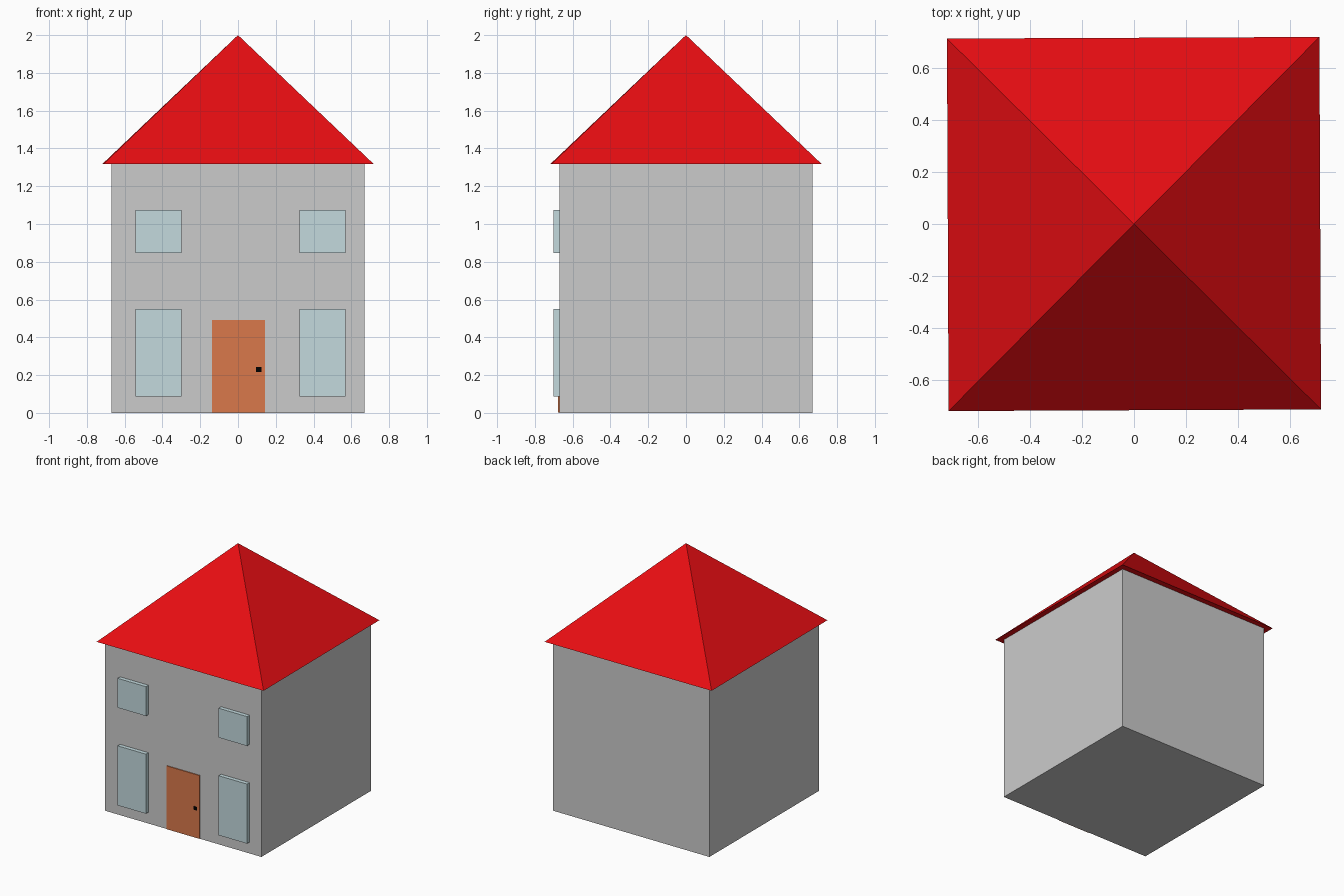
import bpy, math

if "Cube" in bpy.data.objects:
    bpy.data.objects.remove(bpy.data.objects["Cube"])


def paint(obj, name, rgb):
    mat = bpy.data.materials.get(name) or bpy.data.materials.new(name)
    mat.diffuse_color = (*rgb, 1)
    mat.use_nodes = True
    mat.node_tree.nodes["Principled BSDF"].inputs["Base Color"].default_value = mat.diffuse_color
    obj.data.materials.append(mat)


def box(name, x, y, z):
    """Box from (min, max) ranges on each axis."""
    ranges = (x, y, z)
    bpy.ops.mesh.primitive_cube_add(size=1, location=[(a + b) / 2 for a, b in ranges])
    obj = bpy.context.object
    obj.name = name
    obj.scale = [b - a for a, b in ranges]
    bpy.ops.object.transform_apply(location=False, rotation=False, scale=True)
    return obj


WALL, EAVES = 0.671, 1.318

# Walls
box("walls", (-WALL, WALL), (-WALL, WALL), (0, EAVES))

# Pyramid roof, very slightly turned
bpy.ops.mesh.primitive_cone_add(vertices=4, radius1=1.011, radius2=0, depth=2 - EAVES,
                                location=(0, 0, (2 + EAVES) / 2),
                                rotation=(0, 0, math.radians(45.25)))
roof = bpy.context.object
roof.name = "roof"
paint(roof, "red tiles", (0.8, 0.004, 0.006))

# Windows: short upper pair, tall lower pair
for side, x in (("left", (-0.543, -0.299)), ("right", (0.325, 0.569))):
    for level, z in (("upper", (0.846, 1.074)), ("lower", (0.088, 0.55))):
        window = box(f"{level}_{side}_window", x, (-0.702, -0.66), z)
        paint(window, "glass", (0.55, 0.7, 0.73))

# Door and handle
door = box("door", (-0.138, 0.143), (-0.678, -0.66), (0.002, 0.493))
paint(door, "orange wood", (0.7, 0.19, 0.07))
handle = box("door_handle", (0.095, 0.124), (-0.681, -0.67), (0.217, 0.244))
paint(handle, "black metal", (0, 0, 0))
